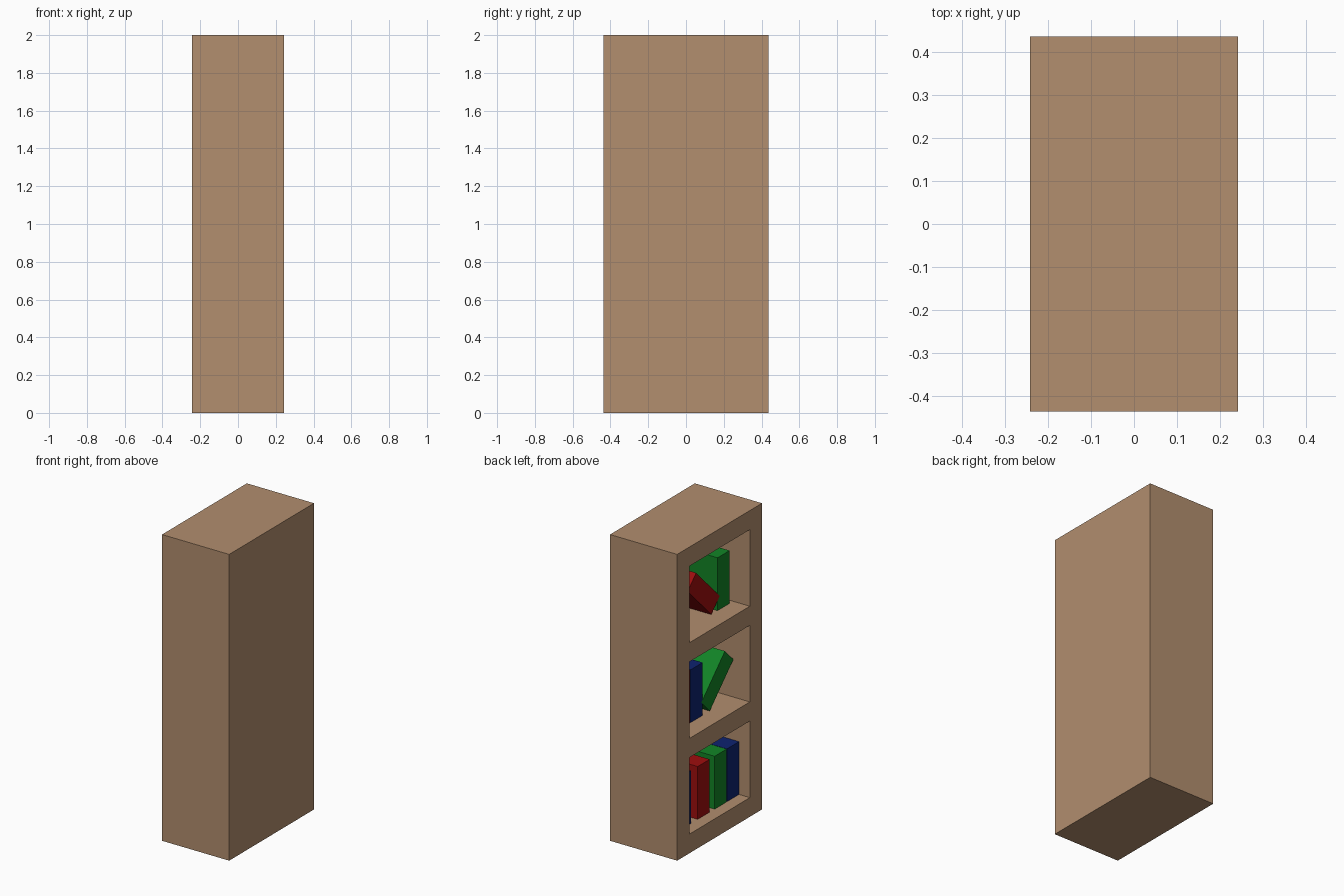
import bpy, bmesh, math
from mathutils import Vector, Matrix

if "Cube" in bpy.data.objects:
    bpy.data.objects.remove(bpy.data.objects["Cube"])


def material(name, rgb):
    def lin(c):
        c /= 255
        return c / 12.92 if c <= 0.04045 else ((c + 0.055) / 1.055) ** 2.4
    m = bpy.data.materials.new(name)
    m.diffuse_color = (*[lin(c) for c in rgb], 1)
    m.use_nodes = True
    m.node_tree.nodes["Principled BSDF"].inputs["Base Color"].default_value = m.diffuse_color
    return m


WOOD = material("wood", (178, 142, 110))
RED = material("red cover", (158, 13, 14))
GREEN = material("green cover", (18, 132, 38))
BLUE = material("blue cover", (14, 34, 112))

HX, HY, HZ = 0.2425, 0.4375, 2.0     # half depth, half width, height
BOARD = 0.125                        # board thickness
OPEN = 0.5                           # opening height
FLOORS = [BOARD, 2 * BOARD + OPEN, 3 * BOARD + 2 * OPEN]


def add_object(name, bm, mat):
    me = bpy.data.meshes.new(name)
    bm.to_mesh(me)
    bm.free()
    me.materials.append(mat)
    ob = bpy.data.objects.new(name, me)
    bpy.context.collection.objects.link(ob)
    return ob


# bookcase: block with three pockets pushed in from the -x side
bm = bmesh.new()
bmesh.ops.create_cube(bm, size=1, matrix=Matrix.Translation((0, 0, HZ / 2))
                      @ Matrix.Diagonal((2 * HX, 2 * HY, HZ, 1)))
cuts = [((0, s * (HY - BOARD), 0), (0, 1, 0)) for s in (-1, 1)]
for z in FLOORS:
    cuts += [((0, 0, z), (0, 0, 1)), ((0, 0, z + OPEN), (0, 0, 1))]
for co, no in cuts:
    bmesh.ops.bisect_plane(bm, geom=bm.verts[:] + bm.edges[:] + bm.faces[:],
                           plane_co=co, plane_no=no)
bm.normal_update()
pockets = []
for f in bm.faces:
    c = f.calc_center_median()
    if f.normal.x < -0.9 and abs(c.y) < 0.1 and any(z < c.z < z + OPEN for z in FLOORS):
        pockets.append(f)
for f in bmesh.ops.extrude_discrete_faces(bm, faces=pockets)["faces"]:
    bmesh.ops.translate(bm, verts=f.verts[:], vec=(2 * HX - BOARD, 0, 0))
bmesh.ops.recalc_face_normals(bm, faces=bm.faces[:])
add_object("bookcase", bm, WOOD)


# books: one box each, tilted about its lower corner on the shelf
def book(name, mat, shelf, u, recess=0.12, lean=0):
    """u: distance of the pivot corner from the +y side of the case.
    lean -1 / +1 tips the book 45 degrees to the +y / -y side."""
    t, d, h = 0.124, 0.245, 0.345
    side = -1 if lean < 0 else 1          # body lies on this side of the pivot
    if lean:
        side = -lean
    bm = bmesh.new()
    bmesh.ops.create_cube(bm, size=1,
                          matrix=Matrix.Translation((d / 2, -side * t / 2, h / 2))
                          @ Matrix.Diagonal((d, t, h, 1)))
    if lean:
        bmesh.ops.transform(bm, verts=bm.verts[:],
                            matrix=Matrix.Rotation(math.radians(45 * lean), 4, "X"))
    ob = add_object(name, bm, mat)
    ob.location = (-HX + recess, HY - u, FLOORS[shelf] + 0.001)


# bottom shelf, all upright
for i, (mat, u) in enumerate([(BLUE, 0.127), (RED, 0.322), (GREEN, 0.497), (BLUE, 0.624)]):
    book("bottom_book_%d" % i, mat, 0, u, recess=0.077)

# middle shelf
book("middle_book_0", RED, 1, 0.18)
book("middle_book_1", BLUE, 1, 0.31)
book("middle_leaning_book", GREEN, 1, 0.508, lean=1)

# top shelf
book("top_book_0", BLUE, 2, 0.145)
book("top_leaning_book", RED, 2, 0.522, recess=0.119, lean=-1)
book("top_book_1", GREEN, 2, 0.588)
